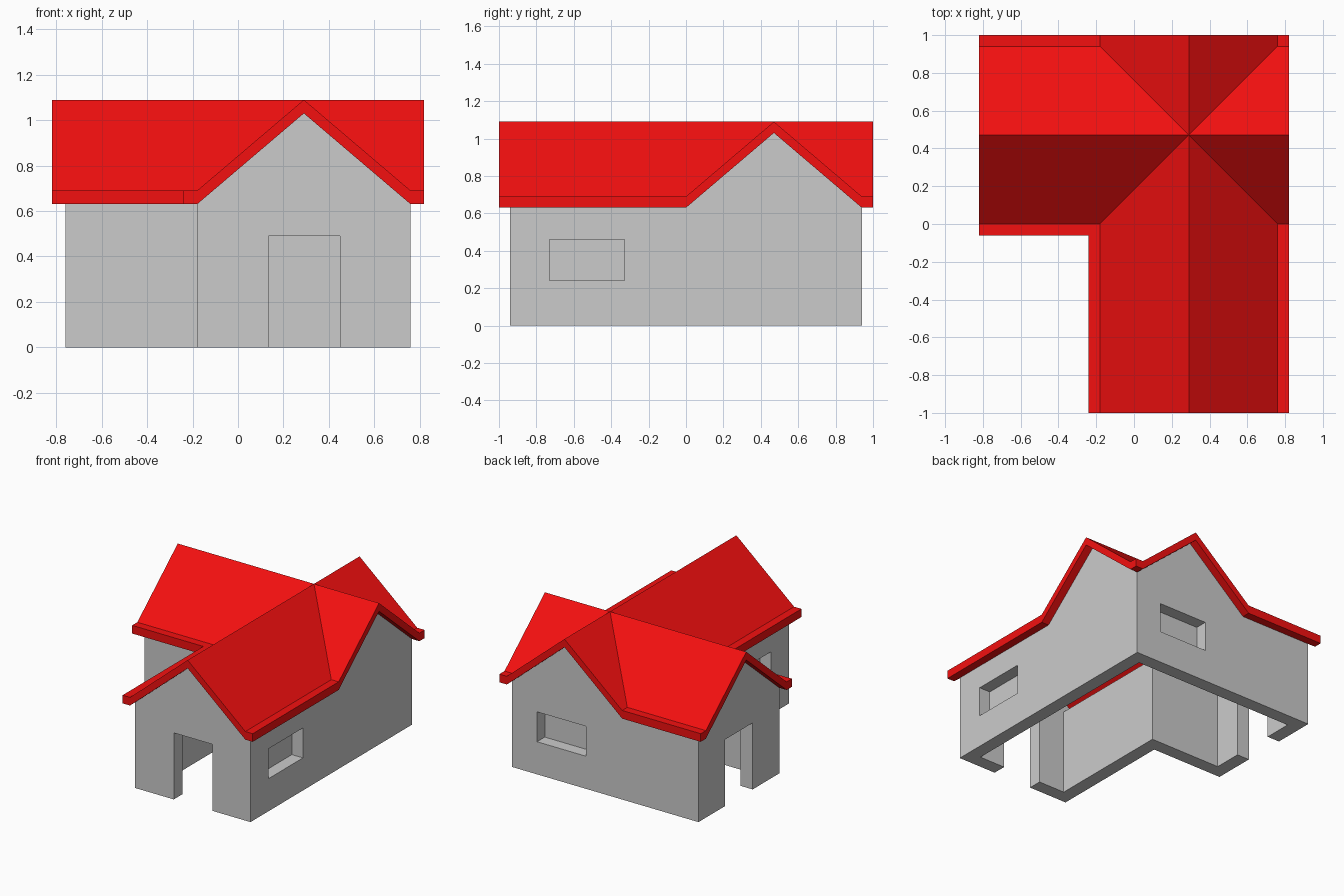
import bpy, bmesh

if "Cube" in bpy.data.objects:
    bpy.data.objects.remove(bpy.data.objects["Cube"])

CX, CY, HALF = 0.29, 0.47, 0.47      # ridge positions and half width of each wing
EAVE, APEX, SLAB = 0.63, 1.03, 0.06  # roof underside heights, roof thickness
WX, WY, T = 0.76, 0.94, 0.10         # wall extents and thickness


def prism(name, profile, axis, a, b):
    """Extrude a (u, z) profile along the x or y axis from a to b."""
    bm = bmesh.new()
    place = (lambda u, s, z: (u, s, z)) if axis == 'y' else (lambda u, s, z: (s, u, z))
    face = bm.faces.new([bm.verts.new(place(u, a, z)) for u, z in profile])
    ext = bmesh.ops.extrude_face_region(bm, geom=[face])
    d = place(0, b - a, 0)
    bmesh.ops.translate(bm, vec=d, verts=[v for v in ext['geom'] if isinstance(v, bmesh.types.BMVert)])
    bmesh.ops.recalc_face_normals(bm, faces=bm.faces)
    me = bpy.data.meshes.new(name)
    bm.to_mesh(me)
    bm.free()
    ob = bpy.data.objects.new(name, me)
    bpy.context.collection.objects.link(ob)
    return ob


def box(x0, x1, y0, y1, z0, z1):
    return prism("cutter", [(x0, z0), (x1, z0), (x1, z1), (x0, z1)], 'y', y0, y1)


def combine(ob, other, op):
    """Apply a boolean and delete the second object."""
    mod = ob.modifiers.new("bool", 'BOOLEAN')
    mod.operation, mod.solver, mod.object = op, 'EXACT', other
    bpy.context.view_layer.objects.active = ob
    bpy.ops.object.modifier_apply(modifier=mod.name)
    bpy.data.objects.remove(other)


def gable(c, base):
    return [(c - HALF, base), (c + HALF, base), (c + HALF, EAVE), (c, APEX), (c - HALF, EAVE)]


def chevron(c):
    o = HALF + SLAB
    low = [(-o, EAVE), (-HALF, EAVE), (0, APEX), (HALF, EAVE), (o, EAVE)]
    return [(c + u, z) for u, z in low] + [(c + u, z + SLAB) for u, z in reversed(low)]


def eave_wedge(c):
    return [(c - 0.52, EAVE), (c + 0.52, EAVE), (c, APEX + 0.08)]


# Walls: two crossing gabled wings forming an L
walls = prism("walls", gable(CX, 0), 'y', -WY, WY)
combine(walls, prism("wing", gable(CY, 0), 'x', -WX, WX), 'UNION')

cutters = [
    # hollow interior
    box(CX - HALF + T, WX - T, -WY + T, WY - T, -0.1, 1.3),
    box(-WX + T, WX - T, T, WY - T, -0.1, 1.3),
    # flat wall tops beneath the eaves
    prism("cutter", eave_wedge(CX), 'y', -WY + T, 0),
    prism("cutter", eave_wedge(CY), 'x', -WX + T, CX - HALF),
    # doorways
    box(0.135, 0.45, -WY - 0.1, -WY + 0.2, -0.1, 0.49),
    box(-WX - 0.1, -WX + 0.2, 0.31, 0.63, -0.1, 0.49),
]
# Recessed windows
D = 0.09
W0, W1 = 0.24, 0.46
cutters += [
    box(WX - D, WX + 0.1, -0.73, -0.33, W0, W1),
    box(CX - HALF - 0.1, CX - HALF + D, -0.73, -0.33, W0, W1),
    box(0.155, 0.555, WY - D, WY + 0.1, W0, W1),
]
for c in cutters:
    combine(walls, c, 'DIFFERENCE')

# Roof: two crossing slabs with flat eaves, open beneath
roof = prism("roof", chevron(CX), 'y', -1, 1)
combine(roof, prism("roof_wing", chevron(CY), 'x', -WX - SLAB, WX + SLAB), 'UNION')
combine(roof, prism("cutter", gable(CX, 0.5), 'y', -1.1, 1.1), 'DIFFERENCE')
combine(roof, prism("cutter", gable(CY, 0.5), 'x', -1.0, 1.0), 'DIFFERENCE')

red = bpy.data.materials.new("roof_red")
red.diffuse_color = (0.9, 0.005, 0.005, 1)
red.use_nodes = True
red.node_tree.nodes["Principled BSDF"].inputs["Base Color"].default_value = red.diffuse_color
roof.data.materials.clear()
roof.data.materials.append(red)
for p in roof.data.polygons:
    p.material_index = 0
